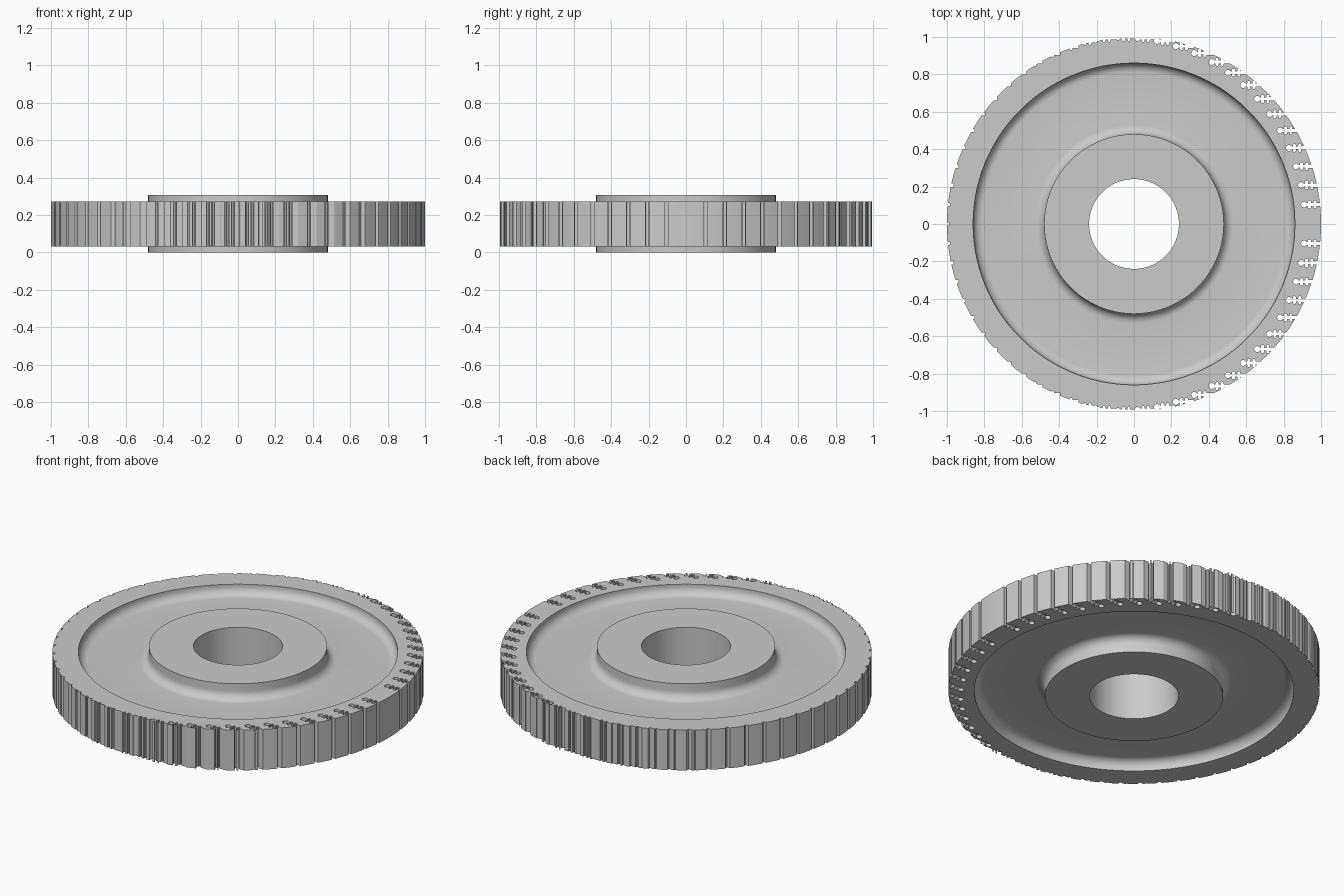
import bpy, bmesh
from math import sin, cos, pi, radians

cube = bpy.data.objects.get("Cube")
if cube:
    bpy.data.objects.remove(cube, do_unlink=True)

MID, SEGMENTS = 0.153, 256          # mid-plane height, sides of the disc
FILLET, WEB = 0.05, 0.06            # fillet radius, web half thickness

steel = bpy.data.materials.new("grey steel")
steel.use_nodes = True
colour = (0.6, 0.6, 0.6, 1)
steel.diffuse_color = colour
steel.node_tree.nodes["Principled BSDF"].inputs["Base Color"].default_value = colour


def make_object(name, bm):
    bmesh.ops.recalc_face_normals(bm, faces=bm.faces)
    mesh = bpy.data.meshes.new(name)
    bm.to_mesh(mesh)
    bm.free()
    obj = bpy.data.objects.new(name, mesh)
    bpy.context.collection.objects.link(obj)
    mesh.materials.append(steel)
    return obj


def arc(cx, cz, start, end, steps=8):
    angles = [radians(start + (end - start) * i / steps) for i in range(steps + 1)]
    return [(cx + FILLET * cos(a), cz + FILLET * sin(a)) for a in angles]


# Turbine disc: half section from bore to rim, mirrored about the mid-plane
upper = [(0.24, 0.153), (0.48, 0.153)]
upper += arc(0.48 + FILLET, WEB + FILLET, 180, 270)
upper += arc(0.86 - FILLET, WEB + FILLET, 270, 360)
upper += [(0.86, 0.12), (1.0, 0.12)]
section = upper + [(r, -z) for r, z in reversed(upper)]

bm = bmesh.new()
rings = []
for i in range(SEGMENTS):
    a = 2 * pi * i / SEGMENTS
    rings.append([bm.verts.new((r * cos(a), r * sin(a), MID + z)) for r, z in section])
for i, ring in enumerate(rings):
    after = rings[(i + 1) % SEGMENTS]
    for j in range(len(section)):
        k = (j + 1) % len(section)
        bm.faces.new((ring[j], after[j], after[k], ring[k]))
disc = make_object("turbine_disc", bm)

# Fir-tree slot outline: neck, two lobes, round root
half = [(0.012, 0.009), (-0.020, 0.009)]
for x in (-0.028, -0.056):
    half += [(x + 0.007, 0.018), (x + 0.004, 0.021), (x - 0.004, 0.021),
             (x - 0.007, 0.018), (x - 0.008, 0.007)]
    if x == -0.028:
        half.append((x - 0.020, 0.007))
half += [(-0.085 + 0.016 * cos(radians(a)), 0.016 * sin(radians(a)))
         for a in range(30, 180, 25)]
outline = half + [(-0.101, 0)] + [(x, -y) for x, y in reversed(half)]

# Slots placed every six degrees, all facing along x, skipping the first place
bm = bmesh.new()
for i in range(1, 60):
    a = radians(6 * i)
    face = bm.faces.new([bm.verts.new((cos(a) + x, sin(a) + y, -0.1)) for x, y in outline])
    top = bmesh.ops.extrude_face_region(bm, geom=[face])["geom"]
    bmesh.ops.translate(bm, vec=(0, 0, 0.5),
                        verts=[v for v in top if isinstance(v, bmesh.types.BMVert)])
cutter = make_object("slot_cutter", bm)
cutter.hide_render = True

# Cut the slots and keep the result as plain mesh
cut = disc.modifiers.new("slots", "BOOLEAN")
cut.operation = "DIFFERENCE"
cut.solver = "EXACT"
cut.use_self = True
cut.object = cutter
graph = bpy.context.evaluated_depsgraph_get()
result = bpy.data.meshes.new_from_object(disc.evaluated_get(graph))
disc.modifiers.clear()
disc.data = result
bpy.data.objects.remove(cutter, do_unlink=True)

# Smooth curved faces, sharp edges
bpy.ops.object.select_all(action="DESELECT")
disc.select_set(True)
bpy.context.view_layer.objects.active = disc
bpy.ops.object.shade_smooth_by_angle(angle=radians(30))
